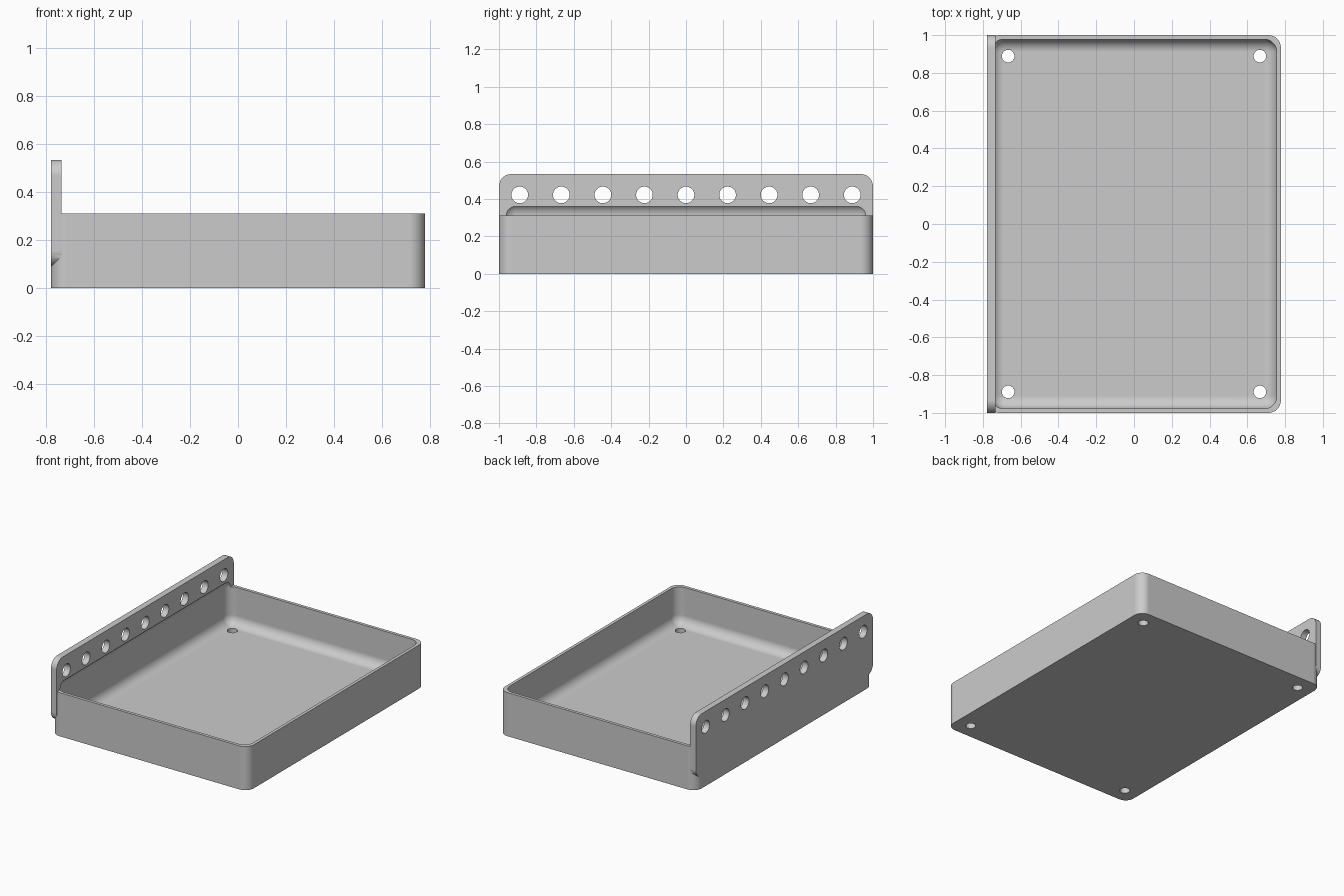
import bpy
import bmesh
import math
from mathutils import Matrix, Vector

old = bpy.data.objects.get("Cube")
if old:
    bpy.data.objects.remove(old, do_unlink=True)

# All sizes below are in design units; the tray is 90 units long
SCALE = 2 / 90
RADIUS = 3

grey = bpy.data.materials.new("plain grey")
grey.use_nodes = True
colour = (0.6, 0.6, 0.6, 1)
grey.diffuse_color = colour
grey.node_tree.nodes["Principled BSDF"].inputs["Base Color"].default_value = colour


def finish(bm, name):
    bmesh.ops.scale(bm, vec=(SCALE,) * 3, verts=bm.verts)
    bmesh.ops.recalc_face_normals(bm, faces=bm.faces)
    mesh = bpy.data.meshes.new(name)
    bm.to_mesh(mesh)
    bm.free()
    mesh.materials.append(grey)
    obj = bpy.data.objects.new(name, mesh)
    bpy.context.collection.objects.link(obj)
    return obj


def rounded_box(name, low, high, axis=None):
    """Box with rounded edges: those along one axis, or all of them."""
    bm = bmesh.new()
    low, high = Vector(low), Vector(high)
    size = high - low
    bmesh.ops.create_cube(bm, size=1, matrix=Matrix.Translation((low + high) / 2)
                          @ Matrix.Diagonal((*size, 1)))
    edges = [e for e in bm.edges if axis is None
             or abs(e.verts[0].co[axis] - e.verts[1].co[axis]) > 0.1]
    bmesh.ops.bevel(bm, geom=edges, offset=RADIUS, segments=12,
                    profile=0.5, affect='EDGES')
    return finish(bm, name)


def drills(name, centres, radius, depth, turn=Matrix()):
    bm = bmesh.new()
    for centre in centres:
        bmesh.ops.create_cone(bm, cap_ends=True, segments=40, radius1=radius,
                              radius2=radius, depth=depth,
                              matrix=Matrix.Translation(centre) @ turn)
    return finish(bm, name)


def combine(target, tool, operation):
    mod = target.modifiers.new(tool.name, 'BOOLEAN')
    mod.object = tool
    mod.operation = operation
    mod.solver = 'EXACT'
    bpy.ops.object.modifier_apply(modifier=mod.name)
    bpy.data.objects.remove(tool, do_unlink=True)


# Solid parts: tray block and the upright mounting plate on one long side
plate = rounded_box("mounting_plate", (-35, -45, 4), (-33, 45, 24), axis=0)
tray = rounded_box("tray_with_mounting_plate", (-35, -45, 0), (35, 45, 14), axis=2)

# Cutters: rounded cavity, row of plate holes, corner holes in the floor
cavity = rounded_box("cavity_cutter", (-34, -44, 2), (34, 44, 17))
plate_holes = drills("plate_hole_cutter", [(-34, 10 * i, 19) for i in range(-4, 5)],
                     2, 8, Matrix.Rotation(math.pi / 2, 4, 'Y'))
floor_holes = drills("floor_hole_cutter",
                     [(x, y, 2) for x in (-30, 30) for y in (-40, 40)], 1.5, 8)

bpy.ops.object.select_all(action='DESELECT')
bpy.context.view_layer.objects.active = tray
tray.select_set(True)
combine(tray, plate, 'UNION')
for cutter in (cavity, plate_holes, floor_holes):
    combine(tray, cutter, 'DIFFERENCE')

# Smooth roundings with crisp edges and flat walls
bpy.ops.object.shade_smooth_by_angle(angle=math.radians(30))
weighted = tray.modifiers.new("flat_walls", 'WEIGHTED_NORMAL')
weighted.keep_sharp = True
